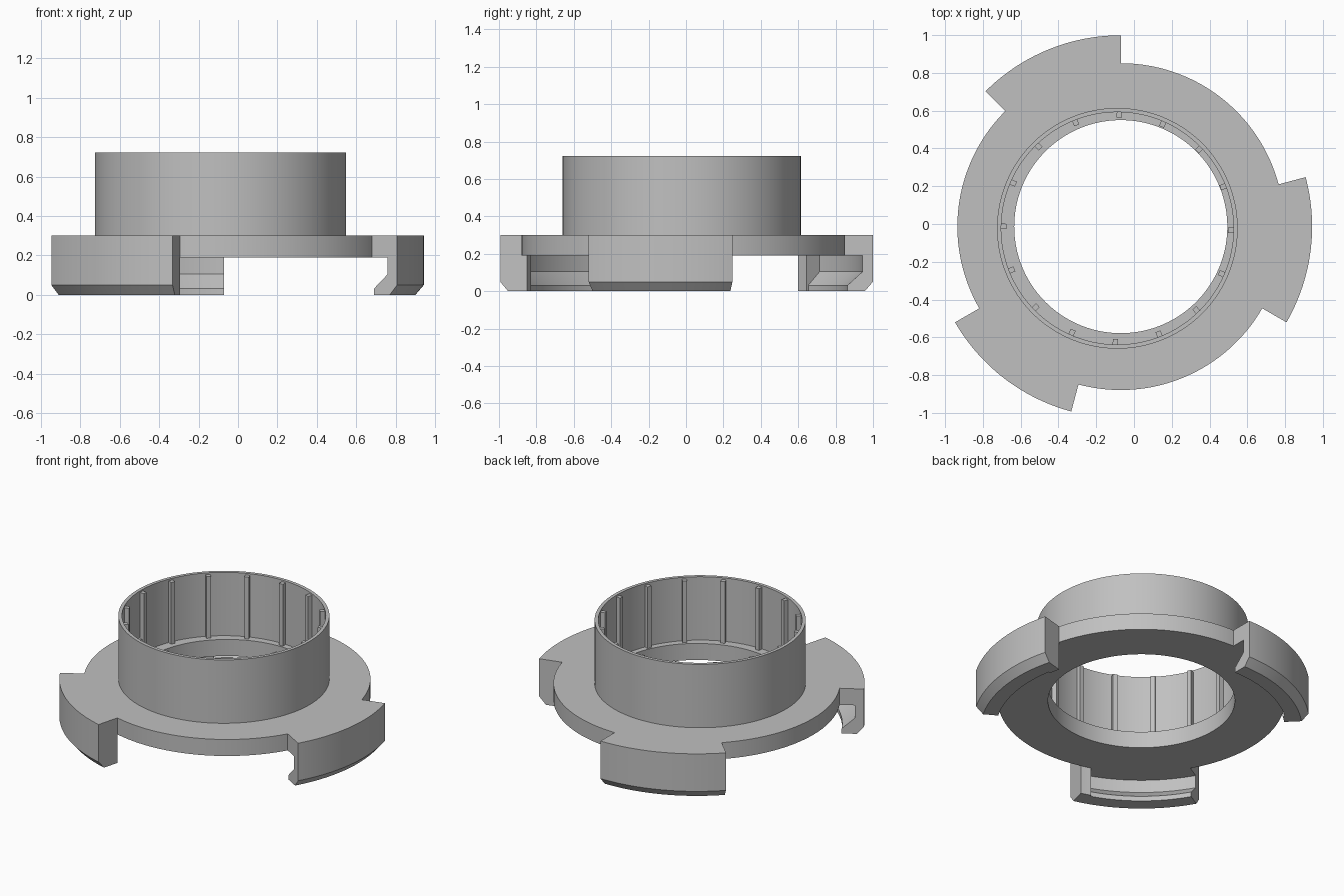
import bpy, bmesh, math

cube = bpy.data.objects.get("Cube")
if cube:
    bpy.data.objects.remove(cube, do_unlink=True)

STEP = 1.5                      # degrees per segment
BODY_CENTRE = (-0.07, -0.014)
TUBE_CENTRE = (-0.088, -0.023)

grey = bpy.data.materials.new("plain_grey")
grey.use_nodes = True
colour = (0.53, 0.53, 0.53, 1)
grey.diffuse_color = colour
grey.node_tree.nodes["Principled BSDF"].inputs["Base Color"].default_value = colour


def revolve(name, pieces, centre):
    """Sweep (profile, start, steps) pieces about the axis, cancelling shared inner faces."""
    bm = bmesh.new()
    verts = {}

    def vert(r, z, i):
        key = (r, z, i % round(360 / STEP))
        if key not in verts:
            a = math.radians(key[2] * STEP)
            verts[key] = bm.verts.new((r * math.cos(a), r * math.sin(a), z))
        return verts[key]

    def toggle(corners):
        face = bm.faces.get(corners)
        if face:
            bm.faces.remove(face)
        else:
            bm.faces.new(corners)

    for profile, start, steps in pieces:
        for i in range(round(start / STEP), round(start / STEP) + steps):
            near = [vert(r, z, i) for r, z in profile]
            far = [vert(r, z, i + 1) for r, z in profile]
            toggle(near)
            toggle(far)
            for k in range(len(near)):
                toggle([near[k - 1], near[k], far[k], far[k - 1]])
    # Drop edges and vertices left inside the solid
    bmesh.ops.delete(bm, geom=[e for e in bm.edges if not e.link_faces], context='EDGES')
    bmesh.ops.delete(bm, geom=[v for v in bm.verts if not v.link_faces], context='VERTS')
    return finish(name, bm, centre)


def finish(name, bm, centre):
    bmesh.ops.recalc_face_normals(bm, faces=bm.faces)
    mesh = bpy.data.meshes.new(name)
    bm.to_mesh(mesh)
    bm.free()
    mesh.materials.append(grey)
    obj = bpy.data.objects.new(name, mesh)
    obj.location = (*centre, 0)
    bpy.context.collection.objects.link(obj)
    bpy.ops.object.select_all(action='DESELECT')
    obj.select_set(True)
    bpy.context.view_layer.objects.active = obj
    bpy.ops.object.shade_smooth_by_angle(angle=math.radians(30))
    return obj


# Cross-sections as (radius, height)
HOLE, RIM, WALL, OUTER = 0.564, 0.865, 0.958, 1.013
UNDER, TOP = 0.19, 0.3
flange = [(HOLE, TOP), (HOLE, UNDER), (RIM, UNDER), (RIM, TOP)]
web = [(RIM, TOP), (RIM, UNDER), (WALL, UNDER), (OUTER, UNDER), (OUTER, TOP)]
lip = [(WALL, UNDER), (WALL, 0.105), (0.878, 0.032), (0.878, 0)]
hook = lip + [(0.97, 0), (OUTER, 0.05), (OUTER, UNDER)]
stop = [(RIM, UNDER), (RIM, 0)] + lip[::-1]

# Flange with three hooked tabs, each closed by a stop at one end
pieces = [(flange, 0, 240)]
for start in (90, 210, 330):
    pieces += [(web, start, 30), (hook, start, 30), (stop, start + 40.5, 3)]
revolve("bayonet_flange", pieces, BODY_CENTRE)

# Upright collar
collar = [(0.615, TOP), (0.637, TOP), (0.637, 0.722), (0.615, 0.722)]
revolve("collar", [(collar, 0, 240)], TUBE_CENTRE)

# Sixteen thin ribs inside the collar
bm = bmesh.new()
for k in range(16):
    a = math.radians(89 + k * 22.5)
    box = bmesh.ops.create_cube(bm, size=1)["verts"]
    bmesh.ops.scale(bm, vec=(0.036, 0.028, 0.412), verts=box)
    bmesh.ops.translate(bm, vec=(0.604, 0, 0.505), verts=box)
    for v in box:
        x, y, z = v.co
        v.co = (x * math.cos(a) - y * math.sin(a), x * math.sin(a) + y * math.cos(a), z)
finish("collar_ribs", bm, TUBE_CENTRE)
